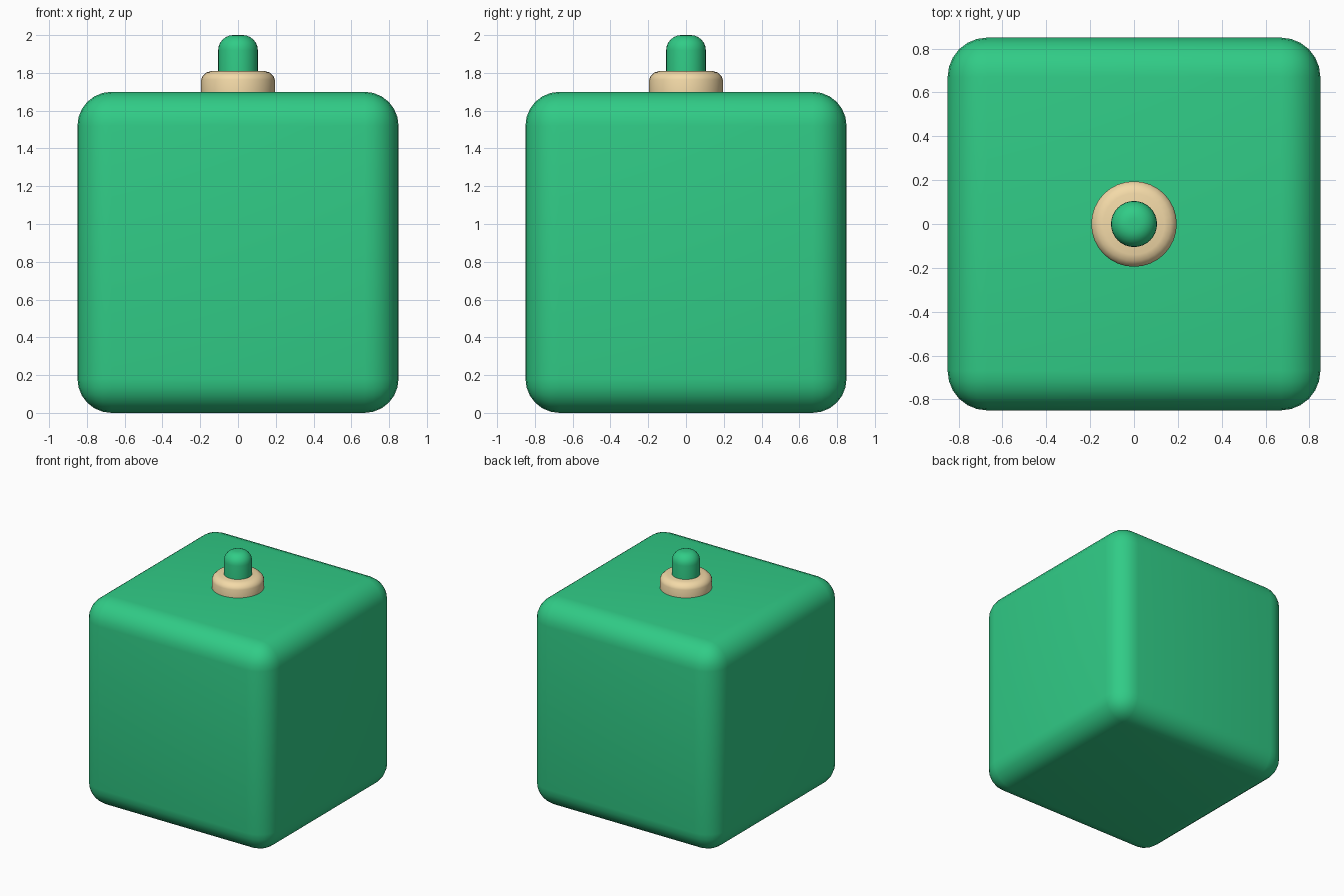
import bpy, bmesh, math

if "Cube" in bpy.data.objects:
    bpy.data.objects.remove(bpy.data.objects["Cube"])


def material(name, rgb):
    m = bpy.data.materials.new(name)
    m.diffuse_color = (*rgb, 1)
    m.use_nodes = True
    m.node_tree.nodes["Principled BSDF"].inputs["Base Color"].default_value = m.diffuse_color
    return m


def finish(name, bm, mat, angle):
    bmesh.ops.recalc_face_normals(bm, faces=bm.faces)
    me = bpy.data.meshes.new(name)
    bm.to_mesh(me)
    bm.free()
    ob = bpy.data.objects.new(name, me)
    bpy.context.collection.objects.link(ob)
    me.materials.append(mat)
    bpy.ops.object.select_all(action='DESELECT')
    ob.select_set(True)
    bpy.context.view_layer.objects.active = ob
    bpy.ops.object.shade_smooth_by_angle(angle=math.radians(angle))
    return ob


def lathe(name, profile, mat, steps=32):
    bm = bmesh.new()
    verts = [bm.verts.new((r, 0, z)) for r, z in profile]
    edges = [bm.edges.new(pair) for pair in zip(verts, verts[1:])]
    bmesh.ops.spin(bm, geom=verts + edges, cent=(0, 0, 0), axis=(0, 0, 1),
                   angle=math.tau, steps=steps, use_merge=False)
    bmesh.ops.remove_doubles(bm, verts=bm.verts, dist=1e-5)
    return finish(name, bm, mat, 50)


green = material("green", (0.03, 0.60, 0.24))
cream = material("cream", (0.90, 0.70, 0.39))

# Body: rounded cube
bm = bmesh.new()
bmesh.ops.create_cube(bm, size=1.7)
bmesh.ops.translate(bm, verts=bm.verts, vec=(0, 0, 0.85))
bmesh.ops.bevel(bm, geom=bm.edges[:], offset=0.18, segments=6,
                profile=0.5, affect='EDGES')
finish("body", bm, green, 40)

# Collar: low disc with a rounded upper rim
lathe("collar", [(0, 1.69), (0.195, 1.69), (0.195, 1.765), (0.188, 1.783),
                 (0.168, 1.802), (0.14, 1.81), (0, 1.81)], cream)

# Pin: stem with a domed tip
R = 0.08
dome = [(0.025 + R * math.cos(a), 1.92 + R * math.sin(a))
        for a in (math.radians(15 * i) for i in range(7))]
lathe("pin", [(0, 1.75), (0.105, 1.75)] + dome + [(0, 2.0)], green)
